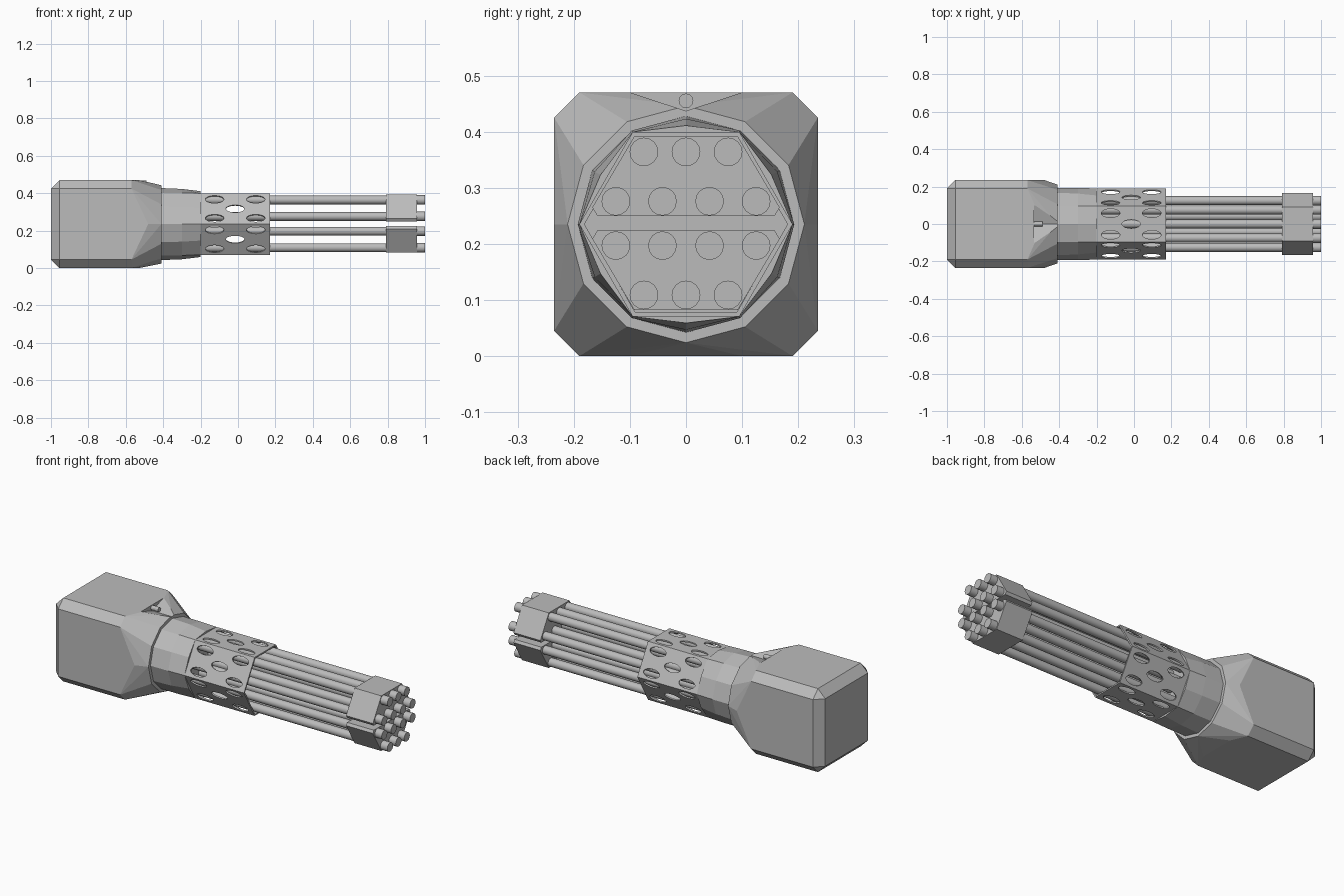
import bpy, bmesh, math
from mathutils import Matrix, Vector

if "Cube" in bpy.data.objects:
    bpy.data.objects.remove(bpy.data.objects["Cube"])

CZ = 0.235  # height of the long axis

metal = bpy.data.materials.new("grey_metal")
metal.diffuse_color = (0.5, 0.5, 0.5, 1)
metal.use_nodes = True
metal.node_tree.nodes["Principled BSDF"].inputs["Base Color"].default_value = metal.diffuse_color


def finish(name, bm):
    bmesh.ops.recalc_face_normals(bm, faces=bm.faces[:])
    me = bpy.data.meshes.new(name)
    bm.to_mesh(me)
    bm.free()
    ob = bpy.data.objects.new(name, me)
    bpy.context.collection.objects.link(ob)
    me.materials.append(metal)
    return ob


def loft(name, rings, cap=True, close=False):
    """Skin equal-length rings of points in order."""
    bm = bmesh.new()
    vs = [[bm.verts.new(p) for p in r] for r in rings]
    n = len(vs[0])
    pairs = list(zip(vs, vs[1:])) + ([(vs[-1], vs[0])] if close else [])
    for a, b in pairs:
        for i in range(n):
            j = (i + 1) % n
            bm.faces.new((a[i], a[j], b[j], b[i]))
    if cap and not close:
        bm.faces.new(vs[0])
        bm.faces.new(vs[-1])
    return finish(name, bm)


def hull(name, pts):
    bm = bmesh.new()
    for p in pts:
        bm.verts.new(p)
    bmesh.ops.convex_hull(bm, input=bm.verts[:])
    loose = [v for v in bm.verts if not v.link_faces]
    bmesh.ops.delete(bm, geom=loose, context='VERTS')
    bmesh.ops.dissolve_limit(bm, angle_limit=0.01, verts=bm.verts[:], edges=bm.edges[:])
    return finish(name, bm)


def ring(x, n, r, r_odd=None):
    out = []
    for i in range(n):
        a = 2 * math.pi * i / n
        q = r_odd if (r_odd and i % 2) else r
        out.append((x, q * math.cos(a), CZ + q * math.sin(a)))
    return out


def cut(ob, cutter):
    """Apply a boolean difference and discard the cutter."""
    m = ob.modifiers.new("cut", 'BOOLEAN')
    m.operation, m.solver, m.object = 'DIFFERENCE', 'EXACT', cutter
    dg = bpy.context.evaluated_depsgraph_get()
    me = bpy.data.meshes.new_from_object(ob.evaluated_get(dg))
    ob.modifiers.clear()
    ob.data = me
    bpy.data.objects.remove(cutter)


# Rear housing: bevelled box tapering to a twelve-sided mouth
H, I = 0.235, 0.19
pts = ring(-0.41, 12, 0.211)
for s in (-1, 1):
    for t in (-1, 1):
        pts.append((-1, s * I, CZ + t * I))
        for x in (-0.955, -0.57):
            pts += [(x, s * H, CZ + t * I), (x, s * I, CZ + t * H)]
    pts += [(-0.48, s * H, CZ)]
    pts += [(-0.53, s * 0.1, CZ + H), (-0.53, s * 0.1, CZ - H)]
housing = hull("rear_housing", pts)

# Small notch on top of the housing, with a pin in it
notch = hull("notch_cutter", [(x, y, z) for x in (-0.535, -0.38)
                              for y, z in ((-0.1, 0.47), (0.1, 0.47), (0, 0.437),
                                           (-0.1, 0.5), (0.1, 0.5))])
cut(housing, notch)
loft("top_pin", [[(x, 0.013 * math.cos(a), 0.455 + 0.013 * math.sin(a))
                  for a in [k * math.pi / 6 for k in range(12)]]
                 for x in (-0.545, -0.49)])

# Collar between housing and sleeve
loft("collar", [ring(-0.42, 12, 0.193), ring(-0.30, 12, 0.193, 0.188),
                ring(-0.20, 12, 0.19, 0.176)])

# Hexagonal perforated sleeve
R, T = 0.19, 0.009
sleeve = loft("perforated_sleeve", [ring(-0.21, 6, R), ring(0.17, 6, R),
                                    ring(0.17, 6, R - T), ring(-0.21, 6, R - T)],
              close=True)
bm = bmesh.new()
for k in range(6):
    turn = Matrix.Rotation(math.radians(30 + 60 * k - 90), 4, 'X')
    for x, y in ((-0.125, -0.058), (-0.125, 0.058), (0.095, -0.058),
                 (0.095, 0.058), (-0.015, 0)):
        m = (Matrix.Translation((0, 0, CZ)) @ turn @ Matrix.Translation((x, y, 0.17))
             @ Matrix.Diagonal((0.05, 0.023, 1, 1)))
        bmesh.ops.create_cone(bm, cap_ends=True, segments=20, radius1=1, radius2=1,
                              depth=0.05, matrix=m)
cut(sleeve, finish("hole_cutter", bm))

# Barrels: rows of three, four, four, three
bm = bmesh.new()
rows = ((0.364, (-0.075, 0, 0.075)), (0.276, (-0.125, -0.042, 0.042, 0.125)))
for z, ys in rows:
    for zz in (z, 2 * CZ + 0.003 - z):
        for y in ys:
            for x0, x1, r in ((-0.21, 0.95, 0.0235), (0.94, 1.0, 0.0255)):
                m = (Matrix.Translation(((x0 + x1) / 2, y, zz))
                     @ Matrix.Rotation(math.pi / 2, 4, 'Y'))
                bmesh.ops.create_cone(bm, cap_ends=True, segments=16, radius1=r,
                                      radius2=r, depth=x1 - x0, matrix=m)
barrels = finish("barrels", bm)
bpy.ops.object.select_all(action='DESELECT')
barrels.select_set(True)
bpy.context.view_layer.objects.active = barrels
bpy.ops.object.shade_smooth_by_angle(angle=math.radians(40))

# Split muzzle clamp: upper and lower halves
half = [(-0.158, 0.013), (0.158, 0.013), (0.167, 0.028), (0.092, 0.155),
        (-0.092, 0.155), (-0.167, 0.028)]
for s, name in ((1, "upper_clamp"), (-1, "lower_clamp")):
    loft(name, [[(x, y, CZ + 0.002 + s * z) for y, z in half] for x in (0.79, 0.957)])
